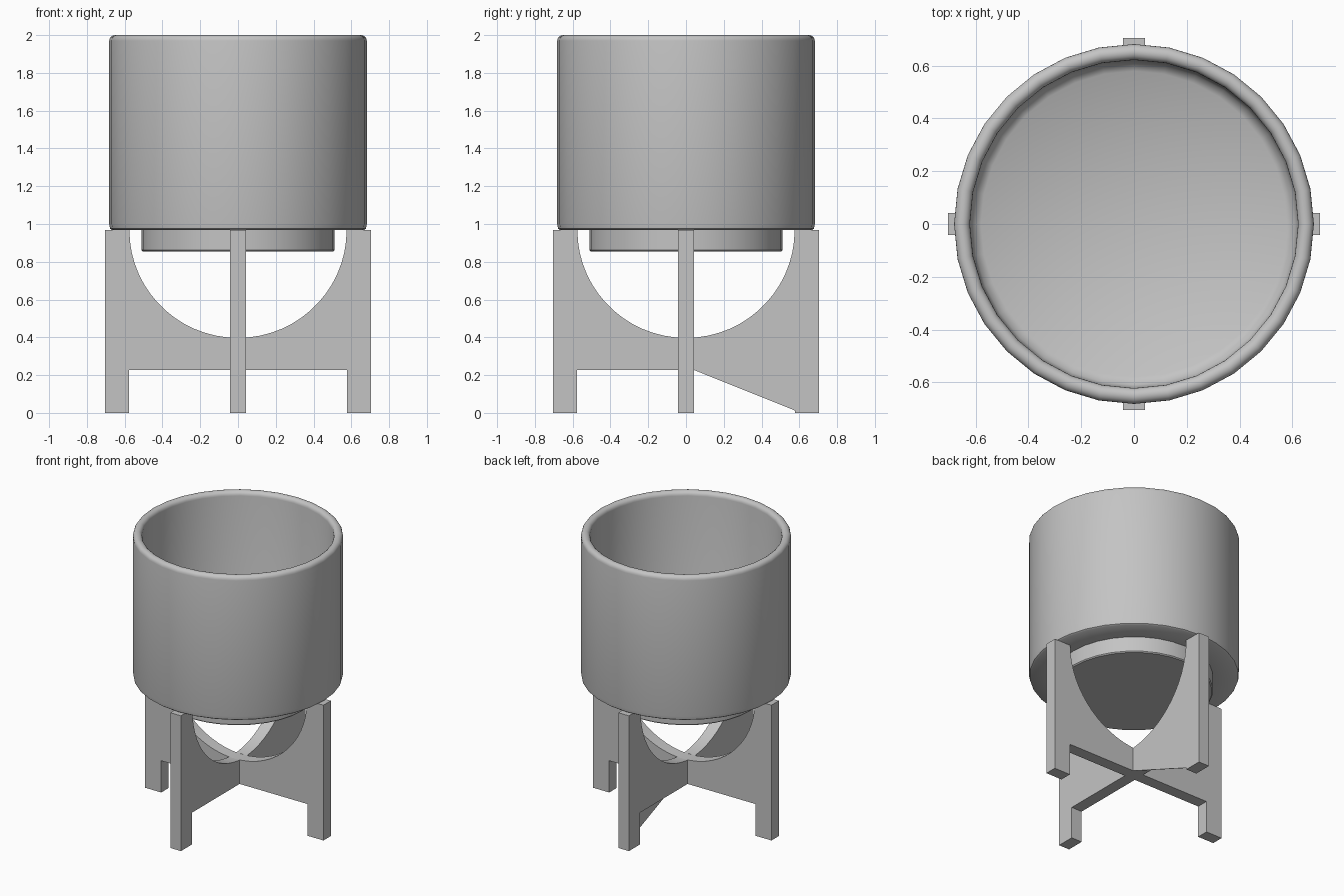
import bpy, bmesh, math

if "Cube" in bpy.data.objects:
    bpy.data.objects.remove(bpy.data.objects["Cube"])

grey = bpy.data.materials.new("plain grey")
grey.diffuse_color = (0.55, 0.55, 0.55, 1)
grey.use_nodes = True
grey.node_tree.nodes["Principled BSDF"].inputs["Base Color"].default_value = grey.diffuse_color


def finish(name, bm, angle=35):
    bmesh.ops.recalc_face_normals(bm, faces=bm.faces[:])
    mesh = bpy.data.meshes.new(name)
    bm.to_mesh(mesh)
    bm.free()
    mesh.materials.append(grey)
    ob = bpy.data.objects.new(name, mesh)
    bpy.context.collection.objects.link(ob)
    bpy.ops.object.select_all(action='DESELECT')
    bpy.context.view_layer.objects.active = ob
    ob.select_set(True)
    bpy.ops.object.shade_smooth_by_angle(angle=math.radians(angle))
    return ob


def lathe(name, profile, sides=32):
    # Spin an (r, z) profile whose two ends lie on the axis
    bm = bmesh.new()
    rings = []
    for r, z in profile:
        if r == 0:
            rings.append([bm.verts.new((0, 0, z))] * sides)
        else:
            rings.append([bm.verts.new((r * math.cos(2 * math.pi * i / sides),
                                        r * math.sin(2 * math.pi * i / sides), z))
                          for i in range(sides)])
    for a, b in zip(rings, rings[1:]):
        for i in range(sides):
            j = (i + 1) % sides
            bm.faces.new(list(dict.fromkeys((a[i], a[j], b[j], b[i]))))
    return finish(name, bm, 40)


def slab(name, outline, turn, y0=-0.042, y1=0.042):
    # Extrude an (x, z) outline through its thickness, turned about z
    bm = bmesh.new()
    front = [bm.verts.new((x, y0, z)) for x, z in outline]
    back = [bm.verts.new((x, y1, z)) for x, z in outline]
    bm.faces.new(front)
    bm.faces.new(back[::-1])
    n = len(outline)
    for i in range(n):
        j = (i + 1) % n
        bm.faces.new((front[i], back[i], back[j], front[j]))
    ob = finish(name, bm)
    ob.rotation_euler.z = math.radians(turn)
    return ob


# Pot: outer wall with rounded rim, inside wall and floor, raised base disc
rim = [(0.652 + 0.03 * math.cos(math.radians(a)), 1.97 + 0.03 * math.sin(math.radians(a)))
       for a in range(0, 181, 20)]
lathe("pot", [(0, 0.855), (0.505, 0.855), (0.512, 0.862), (0.512, 0.968),
              (0.667, 0.968), (0.677, 0.975), (0.682, 1.0)] + rim +
      [(0.622, 1.10), (0.61, 1.06), (0.58, 1.04), (0, 1.04)])


def arm(start):
    # Half stand outline: foot, upright, then the round cradle down to the middle
    arc = [(0.575 * math.cos(math.radians(a)), 0.967 - 0.57 * math.sin(math.radians(a)))
           for a in range(0, 85, 6)]
    top = 0.967 - 0.57 * math.sqrt(1 - (start / 0.575) ** 2)
    return [(start, 0.227), (0.578, 0.227), (0.578, 0), (0.705, 0), (0.705, 0.967)] + arc + [(start, top)]


# Stand: one full plate across x, two arms joining it along y
half = arm(0)
slab("stand_cross_plate", half + [(-x, z) for x, z in half[-2:0:-1]], 0)
slab("stand_back_arm", arm(0.042), 90)
slab("stand_front_arm", arm(0.042), -90)

# Thin gusset filling the notch on the right face of the back arm
slab("back_arm_gusset", [(0.042, 0.227), (0.578, 0.012), (0.578, 0.227)], 90, -0.042, -0.037)
